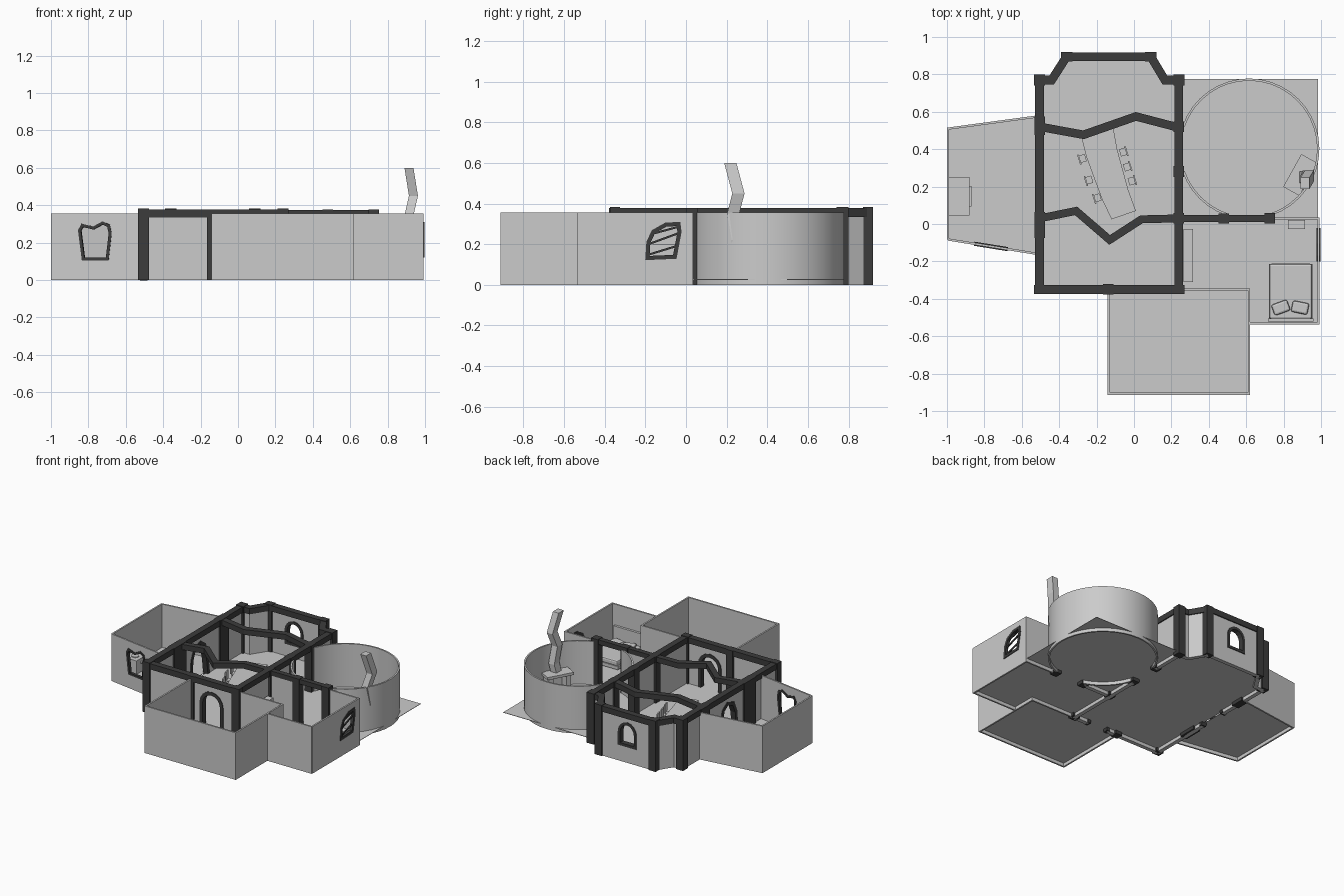
import bpy, bmesh, math
from mathutils import Matrix, Vector

if "Cube" in bpy.data.objects:
    bpy.data.objects.remove(bpy.data.objects["Cube"])

timber = bpy.data.materials.new("dark_timber")
timber.diffuse_color = (0.045, 0.045, 0.045, 1)
timber.use_nodes = True
timber.node_tree.nodes["Principled BSDF"].inputs["Base Color"].default_value = timber.diffuse_color
H, FLOOR = 0.355, 0.028


def make(name, verts, faces, M=Matrix(), mat=None):
    me = bpy.data.meshes.new(name)
    me.from_pydata([M @ Vector(v) for v in verts], [], faces)
    bm = bmesh.new()
    bm.from_mesh(me)
    bmesh.ops.recalc_face_normals(bm, faces=bm.faces)
    bm.to_mesh(me)
    bm.free()
    ob = bpy.data.objects.new(name, me)
    bpy.context.collection.objects.link(ob)
    if mat:
        me.materials.append(mat)
    return ob


def prism(name, pts, d0, d1, M=Matrix(), mat=None):
    n = len(pts)
    v = [(x, y, d0) for x, y in pts] + [(x, y, d1) for x, y in pts]
    f = [tuple(range(n)), tuple(range(n, 2 * n))]
    f += [(i, (i + 1) % n, (i + 1) % n + n, i + n) for i in range(n)]
    return make(name, v, f, M, mat)


def box(name, c, s, z0, z1, mat=None, rot=0):
    M = Matrix.Translation((c[0], c[1], 0)) @ Matrix.Rotation(rot, 4, 'Z')
    x, y = s[0] / 2, s[1] / 2
    return prism(name, [(-x, -y), (x, -y), (x, y), (-x, y)], z0, z1, M, mat)


def ribbon(name, pts, w, d0, d1, M=Matrix(), mat=None, closed=False):
    """Mitred band of width w along a 2D path, extruded from d0 to d1."""
    P = [Vector(p) for p in pts]
    n = len(P)
    v = []
    for i, p in enumerate(P):
        a = (p - P[i - 1]).normalized() if (i or closed) else None
        b = (P[(i + 1) % n] - p).normalized() if (i < n - 1 or closed) else None
        a, b = a or b, b or a
        t = (a + b).normalized()
        o = Vector((-t.y, t.x)) * (w / 2 / max(t.dot(a), 0.4))
        v += [(*(p + o), d0), (*(p - o), d0), (*(p - o), d1), (*(p + o), d1)]
    f = []
    for i in range(n if closed else n - 1):
        s, e = 4 * i, 4 * ((i + 1) % n)
        f += [(s + k, s + (k + 1) % 4, e + (k + 1) % 4, e + k) for k in range(4)]
    if not closed:
        f += [(0, 1, 2, 3), tuple(4 * n - 4 + k for k in range(4))]
    return make(name, v, f, M, mat)


def pierced_wall(name, p, q, w, top, hole, door=False, frame=0.02, bars=()):
    """Wall from p to q with a framed opening; hole is (along, up) points."""
    p, q = Vector((*p, 0)), Vector((*q, 0))
    u = (q - p).normalized()
    nrm = Vector((u.y, -u.x, 0))
    M = Matrix(((u.x, 0, nrm.x, p.x), (u.y, 0, nrm.y, p.y), (0, 1, 0, 0), (0, 0, 0, 1)))
    L = (q - p).length
    wall = prism(name + "_wall", [(0, 0), (L, 0), (L, top), (0, top)], -w / 2, w / 2, M)
    cut_pts = [(x, -0.05 if door and y == 0 else y) for x, y in hole]
    cut = prism("cutter", cut_pts, -w * 2, w * 2, M)
    mod = wall.modifiers.new("opening", 'BOOLEAN')
    mod.operation, mod.object, mod.solver = 'DIFFERENCE', cut, 'EXACT'
    bpy.context.view_layer.update()
    wall.data = bpy.data.meshes.new_from_object(
        wall.evaluated_get(bpy.context.evaluated_depsgraph_get()))
    wall.modifiers.clear()
    bpy.data.objects.remove(cut)
    d = w / 2 + 0.005
    ribbon(name + "_frame", hole, frame, -d, d, M, timber, closed=not door)
    for b in bars:
        ribbon(name + "_glazing_bar", b, 0.01, -0.004, 0.004, M, timber)


def arch(u0, u1, z0, spring, top, lean=0.0, n=8):
    c, r = (u0 + u1) / 2 + lean, (u1 - u0) / 2
    return ([(u0, z0)] + [(c - r * math.cos(math.pi * i / n),
            spring + (top - spring) * math.sin(math.pi * i / n)) for i in range(n + 1)]
            + [(u1, z0)])


# floors
hall = [(-.505, .77), (-.44, .77), (-.36, .895), (.09, .895), (.165, .77), (.24, .77)]
kitchen = [(-.515, .575), (-.994, .51), (-.994, -.083), (-.515, -.16)]
for name, pts in {
    "hall_floor": [(-.505, -.35)] + hall + [(.24, -.35)],
    "kitchen_floor": kitchen,
    "round_room_floor": [(.24, .03), (.985, .03), (.985, .775), (.24, .775)],
    "bedroom_floor": [(.24, .03), (.985, .03), (.985, -.53), (.615, -.53), (.615, -.35), (.24, -.35)],
    "front_room_floor": [(-.135, -.35), (-.135, -.908), (.615, -.908), (.615, -.35)],
}.items():
    prism(name, pts, FLOOR - .003, FLOOR)

# hall walls, doors and bay window
pierced_wall("front_door", (-.505, -.35), (.24, -.35), .03, .345,
             arch(.455, .625, 0, .2, .285), True, .025)
pierced_wall("kitchen_door", (-.505, -.35), (-.505, .77), .03, .345,
             [(.48, 0), (.5, .2), (.53, .27), (.6, .295), (.65, .26), (.68, .15), (.7, 0)], True, .025)
pierced_wall("bay_window", hall[2], hall[3], .03, .345, arch(.145, .28, .13, .22, .295))
for pts in (hall[:3], hall[3:] + [(.24, .52)], [(.24, -.35), (.24, .03), (.24, .28)],
            [(.24, .03), (.48, .03)]):
    ribbon("hall_wall", pts, .03, 0, .345)

# timber beams
ribbon("perimeter_beam", [(-.505, -.35)] + hall + [(.24, -.35)], .046, .335, .378, mat=timber, closed=True)
ribbon("rear_zigzag_beam", [(-.505, .52), (-.27, .477), (.01, .575), (.24, .515)], .045, .335, .375, mat=timber)
ribbon("middle_zigzag_beam", [(-.505, .03), (-.31, .07), (-.13, -.085), (.04, .025), (.24, .03)],
       .042, .335, .375, mat=timber)
ribbon("side_beam", [(.24, .03), (.74, .03)], .038, .34, .375, mat=timber)

# timber posts
for c, s in [((-.505, .77), (.06, .06)), ((.24, .77), (.06, .06)), ((-.36, .895), (.06, .05)),
             ((.09, .895), (.06, .05)), ((-.505, -.35), (.06, .05)), ((.24, -.35), (.06, .05))]:
    box("corner_post", c, s, 0, .382, timber)
for c, s in [((-.505, .525), (.056, .1)), ((-.505, -.005), (.056, .14)), ((.24, .52), (.056, .055)),
             ((.24, .28), (.056, .06)), ((.24, .03), (.056, .055)), ((.48, .03), (.056, .052)),
             ((.725, .03), (.056, .055)), ((-.137, -.35), (.056, .056))]:
    box("wall_post", c, s, 0, .378, timber)

# kitchen walls and crooked window
ribbon("kitchen_wall", kitchen[:3], .012, 0, H)
win = [(.17, .112), (.3, .112), (.316, .25), (.307, .29), (.275, .305), (.225, .278), (.165, .292), (.15, .265)]
pierced_wall("kitchen_window", kitchen[2], kitchen[3], .012, H, win, frame=.016)

# front room walls
ribbon("front_room_wall", [(-.135, -.35), (-.135, -.908), (.615, -.908), (.615, -.35), (.26, -.35)], .012, 0, H)

# bedroom walls and leaning window
ribbon("bedroom_side_wall", [(.74, .03), (.985, .03)], .012, 0, H)
ribbon("bedroom_front_wall", [(.615, -.53), (.991, -.53)], .012, 0, H)
win = [(.34, .132), (.475, .138), (.498, .26), (.493, .3), (.43, .296), (.37, .262), (.345, .21)]
pierced_wall("bedroom_window", (.987, -.53), (.987, .035), .012, H, win, frame=.02,
             bars=[[(.345, .2), (.495, .255)], [(.36, .25), (.49, .285)], [(.35, .15), (.48, .19)]])

# round room wall, open toward the hall and the bedroom
for a0, a1, n in [(-math.pi / 2 + .33, math.pi - .33, 26), (math.pi + .33, 1.5 * math.pi - .33, 6)]:
    pts = [(.615 + .37 * math.cos(a0 + (a1 - a0) * i / n), .402 + .37 * math.sin(a0 + (a1 - a0) * i / n))
           for i in range(n + 1)]
    ob = ribbon("round_room_wall", pts, .012, 0, H)
    bpy.ops.object.select_all(action='DESELECT')
    ob.select_set(True)
    bpy.context.view_layer.objects.active = ob
    bpy.ops.object.shade_smooth_by_angle()

# curved dining table
prism("table_top", [(-.28, .46), (-.255, .36), (-.215, .25), (-.17, .13), (-.12, .025), (.01, .07),
                    (-.03, .18), (-.06, .29), (-.09, .4), (-.11, .51)], .115, .13)
for c in [(-.19, .42), (-.07, .09)]:
    box("table_leg", c, (.1, .025), FLOOR, .115, rot=.3)

# chairs along both sides of the table
for x, y, side in [(-.275, .35, -1), (-.24, .235, -1), (-.195, .14, -1),
                   (-.058, .385, 1), (-.037, .305, 1), (-.012, .23, 1)]:
    r = .3 + (math.pi if side < 0 else 0)
    d, t = Vector((math.cos(r), math.sin(r))), Vector((-math.sin(r), math.cos(r)))
    c = Vector((x, y))
    box("chair_seat", c, (.035, .04), .078, .086, rot=r)
    box("chair_back", c + d * .018, (.008, .055), .086, .15, rot=r)
    for i in (-1, 1):
        for j in (-1, 1):
            box("chair_leg", c + d * .013 * i + t * .016 * j, (.007, .007), FLOOR, .078, rot=r)

# cooker
box("cooker_body", (-.935, .148), (.11, .205), FLOOR, .13)
box("cooker_handle", (-.875, .148), (.012, .11), .095, .105)
for y in (.19, .105):
    prism("cooker_ring", [(-.932 + .027 * math.cos(i * math.pi / 8), y + .027 * math.sin(i * math.pi / 8))
                          for i in range(16)], .13, .136)

# bed, bedside table, low cupboard
box("bed_frame", (.838, -.365), (.235, .3), .04, .065)
mattress = box("mattress", (.838, -.36), (.23, .295), .065, .105)
box("headboard", (.838, -.513), (.245, .018), FLOOR, .2)
pillows = [box("pillow", (x, -.447), (.09, .062), .105, .13, rot=r) for x, r in ((.785, .35), (.888, -.2))]
for ob in [mattress] + pillows:
    b = ob.modifiers.new("soft_edge", 'BEVEL')
    b.width, b.segments = .011, 2
box("bedside_table", (.868, -.003), (.09, .05), FLOOR, .1)
box("cupboard", (.29, -.168), (.05, .285), FLOOR, .2)

# corner hearth
ang = math.radians(61)
R = Matrix.Translation((.89, .262, 0)) @ Matrix.Rotation(ang, 4, 'Z')
for name, x0, x1, y0, y1, z0, z1 in [
        ("hearth_slab", -.095, .095, -.05, .05, FLOOR, .04), ("hearth_side", -.085, -.05, -.045, .04, .04, .14),
        ("hearth_side", .05, .085, -.045, .04, .04, .14), ("hearth_back", -.05, .05, -.045, -.03, .04, .14),
        ("mantel", -.1, .1, -.048, .05, .14, .16)]:
    prism(name, [(x0, y0), (x1, y0), (x1, y1), (x0, y1)], z0, z1, R)

# crooked chimney
path = [(.91, .25, .16), (.925, .255, .22), (.915, .232, .35), (.938, .258, .45), (.914, .218, .6)]
v = [(x + sx * .024, y + sy * .03, z) for x, y, z in path for sx, sy in ((-1, -1), (1, -1), (1, 1), (-1, 1))]
f = [(4 * i + k, 4 * i + (k + 1) % 4, 4 * i + 4 + (k + 1) % 4, 4 * i + 4 + k)
     for i in range(len(path) - 1) for k in range(4)]
make("chimney", v, f + [(0, 1, 2, 3), (16, 17, 18, 19)])
